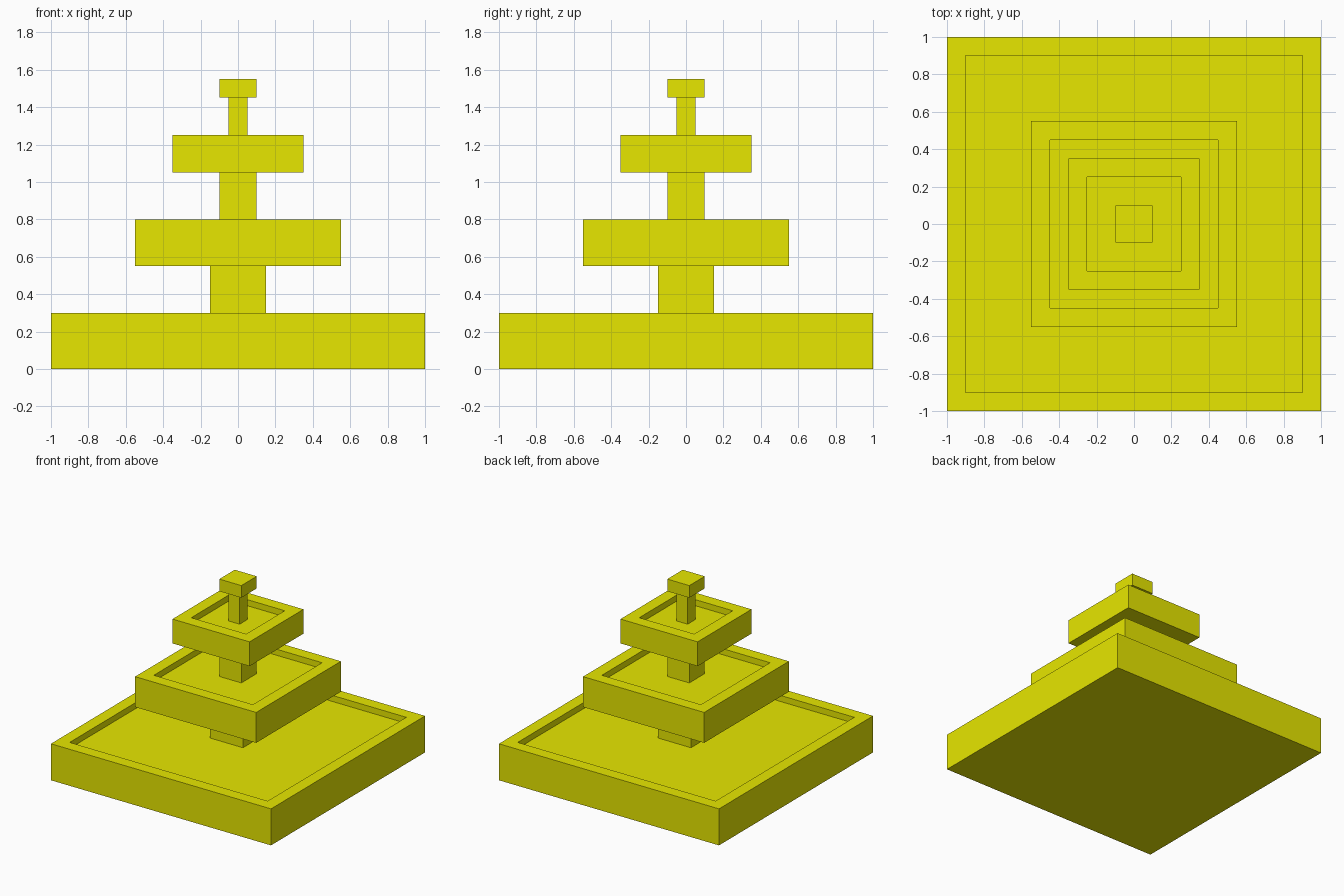
import bpy, bmesh
from mathutils import Matrix, Vector

if "Cube" in bpy.data.objects:
    bpy.data.objects.remove(bpy.data.objects["Cube"])

yellow = bpy.data.materials.new("yellow")
yellow.diffuse_color = (0.8, 0.8, 0.0, 1)
yellow.use_nodes = True
yellow.node_tree.nodes["Principled BSDF"].inputs["Base Color"].default_value = yellow.diffuse_color


def block(name, half, z0, z1, rim=0.0, depth=0.0):
    """Square block from z0 to z1; a rim width sinks a basin into its top."""
    bm = bmesh.new()
    size = Matrix.Diagonal((2 * half, 2 * half, z1 - z0, 1))
    bmesh.ops.create_cube(bm, size=1, matrix=Matrix.Translation((0, 0, (z0 + z1) / 2)) @ size)
    if rim:
        top = max(bm.faces, key=lambda f: f.calc_center_median().z)
        bmesh.ops.inset_region(bm, faces=[top], thickness=rim, use_even_offset=True)
        # Second inset of zero width gives the vertical inner walls
        floor = bmesh.ops.extrude_discrete_faces(bm, faces=[top])["faces"][0]
        bmesh.ops.translate(bm, verts=floor.verts[:], vec=Vector((0, 0, -depth)))
    bmesh.ops.recalc_face_normals(bm, faces=bm.faces[:])
    mesh = bpy.data.meshes.new(name)
    bm.to_mesh(mesh)
    bm.free()
    mesh.materials.append(yellow)
    bpy.context.collection.objects.link(bpy.data.objects.new(name, mesh))


# Tiered basins: half width, bottom, top
DEPTH = 0.05
for name, half, z0, z1 in (("lower_basin", 1.0, 0.0, 0.30),
                           ("middle_basin", 0.55, 0.55, 0.80),
                           ("upper_basin", 0.35, 1.05, 1.25)):
    block(name, half, z0, z1, rim=0.1, depth=DEPTH)

# Columns standing on each basin floor
for name, half, z0, z1 in (("lower_column", 0.15, 0.25, 0.55),
                           ("middle_column", 0.10, 0.75, 1.05),
                           ("upper_column", 0.05, 1.20, 1.45)):
    block(name, half, z0, z1)

# Cap block on top
block("top_cap", 0.10, 1.45, 1.55)
